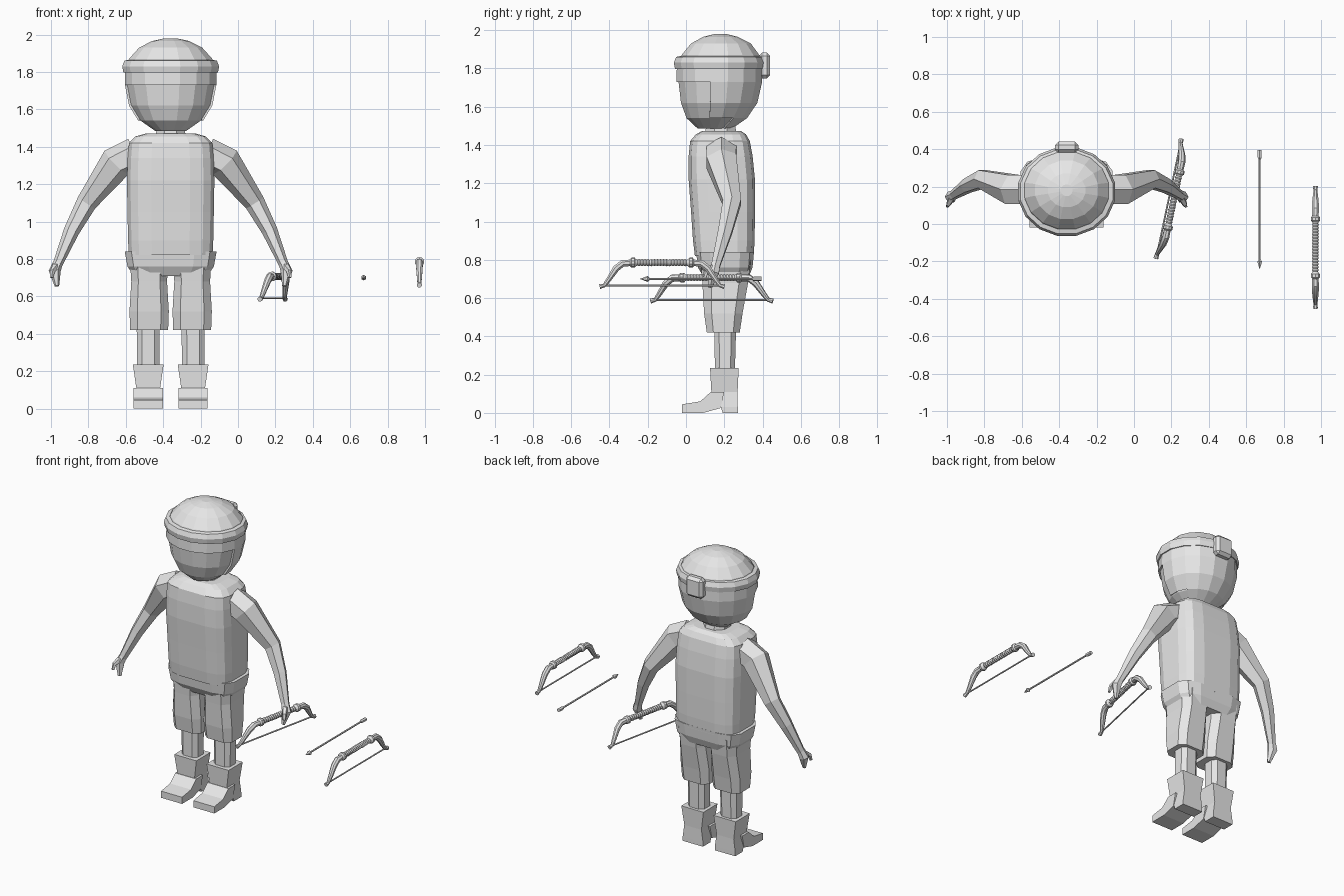
import bpy, bmesh, math
from mathutils import Vector, Matrix

if "Cube" in bpy.data.objects:
    bpy.data.objects.remove(bpy.data.objects["Cube"], do_unlink=True)

grey = bpy.data.materials.new("plain_grey")
grey.use_nodes = True
grey.diffuse_color = (.8, .8, .8, 1)
grey.node_tree.nodes["Principled BSDF"].inputs["Base Color"].default_value = (.8, .8, .8, 1)

CENTRE = -.36  # middle of the figure on x


def finish(bm, name, smooth=False):
    """Turn a bmesh into a named object with outward normals."""
    bmesh.ops.recalc_face_normals(bm, faces=bm.faces)
    mesh = bpy.data.meshes.new(name)
    bm.to_mesh(mesh)
    bm.free()
    mesh.materials.append(grey)
    obj = bpy.data.objects.new(name, mesh)
    bpy.context.collection.objects.link(obj)
    if smooth:
        bpy.ops.object.select_all(action='DESELECT')
        obj.select_set(True)
        bpy.context.view_layer.objects.active = obj
        bpy.ops.object.shade_smooth_by_angle(angle=math.radians(35))
    return obj


def skin(bm, rings, caps=True, loop=False):
    """Bridge equal rings of points with quads."""
    rows = [[bm.verts.new(p) for p in ring] for ring in rings]
    pairs = list(zip(rows, rows[1:]))
    if loop:
        pairs.append((rows[-1], rows[0]))
    for low, high in pairs:
        n = len(low)
        for i in range(n):
            j = (i + 1) % n
            bm.faces.new((low[i], low[j], high[j], high[i]))
    if caps and not loop:
        bm.faces.new(rows[0])
        bm.faces.new(rows[-1])


def oval(z, half, front, back, x=CENTRE, sides=16, power=2, grow=0):
    """Horizontal superellipse from front to back."""
    ring = []
    for i in range(sides):
        a = math.tau * (i + .5) / sides
        c, s = math.cos(a), math.sin(a)
        px = math.copysign(abs(c) ** (2 / power), c) * (half + grow)
        py = math.copysign(abs(s) ** (2 / power), s) * ((back - front) / 2 + grow)
        ring.append((x + px, (front + back) / 2 + py, z))
    return ring


def loft(name, sections, **shape):
    bm = bmesh.new()
    skin(bm, [oval(*s, **shape) for s in sections])
    return finish(bm, name)


def add_tube(bm, points, radii, ref, sides=6):
    """Tapered tube through points."""
    pts = [Vector(p) for p in points]
    rings = []
    for i, p in enumerate(pts):
        t = (pts[min(i + 1, len(pts) - 1)] - pts[max(i - 1, 0)]).normalized()
        u = (Vector(ref) - t * t.dot(Vector(ref))).normalized()
        v = t.cross(u)
        turns = [math.tau * (k + .5) / sides for k in range(sides)]
        rings.append([p + (u * math.cos(a) + v * math.sin(a)) * radii[i] for a in turns])
    skin(bm, rings)


def tube(name, points, radii, ref=(0, 1, 0), sides=6, smooth=False):
    bm = bmesh.new()
    add_tube(bm, points, radii, ref, sides)
    return finish(bm, name, smooth)


# Head, with a thin hair shell that leaves the face open
skull = [(1.485, .085, .06, .23), (1.54, .165, 0, .31), (1.62, .215, -.03, .365),
         (1.73, .237, -.043, .39), (1.81, .237, -.04, .39), (1.87, .215, -.015, .375),
         (1.93, .16, .035, .33), (1.965, .09, .1, .26)]
loft("head", skull)
bm = bmesh.new()
skin(bm, [oval(*s, grow=.012) for s in skull + [(1.98, .02, .16, .2)]])
face_area = []
for f in bm.faces:
    c = f.calc_center_median()
    if c.z < 1.72 and c.y < .1 + max(0, 1.68 - c.z) * .6:
        face_area.append(f)
bmesh.ops.delete(bm, geom=face_area, context='FACES')
hair = finish(bm, "hair")
shell = hair.modifiers.new("thickness", 'SOLIDIFY')
shell.thickness = .012
shell.offset = -1

# Headband and its knot at the back
bm = bmesh.new()
skin(bm, [oval(z, .238, -.042, .388, grow=g)
          for z, g in ((1.8, 0), (1.797, .02), (1.83, .026), (1.86, .014), (1.865, -.01))],
     loop=True)
finish(bm, "headband")
bm = bmesh.new()
bmesh.ops.create_cube(bm, size=1, matrix=Matrix.Translation((CENTRE, .41, 1.815))
                      @ Matrix.Diagonal((.125, .06, .135, 1)))
bmesh.ops.bevel(bm, geom=bm.edges[:], offset=.018, segments=1, affect='EDGES')
finish(bm, "headband_knot")

# Neck, vest and hips
loft("neck", [(1.43, .09, .09, .28), (1.51, .08, .1, .26)], sides=8)
loft("vest", [(.82, .226, .045, .355), (.9, .23, .035, .36), (1.05, .233, .025, .362),
              (1.22, .236, .012, .362), (1.34, .232, .012, .35), (1.42, .225, .02, .335),
              (1.455, .19, .05, .315), (1.472, .13, .08, .29)], power=4)
loft("hips", [(.71, .2, .09, .33), (.76, .235, .06, .35), (.84, .25, .05, .358)],
     power=4, sides=12)

# Limbs, made once for each side
for label, side in (("right", -1), ("left", 1)):
    def at(x, y, z):
        return (CENTRE + side * x, y, z)

    leg_x = CENTRE + side * .12
    loft(label + "_shorts_leg", [(.42, .106, .105, .285), (.52, .11, .09, .3),
                                 (.68, .1, .08, .33), (.8, .108, .07, .345)],
         x=CENTRE + side * .115, sides=8, power=3.5)
    loft(label + "_shin", [(.1, .062, .15, .255), (.45, .065, .145, .265)],
         x=leg_x, sides=8, power=3)
    loft(label + "_boot_shaft", [(0, .078, .19, .272), (.03, .078, .18, .272),
                                 (.11, .066, .13, .272), (.235, .085, .123, .278)],
         x=leg_x, sides=4, power=20)

    # Foot as a side profile with width
    profile = [(-.02, 0), (-.02, .045), (.075, .06), (.13, .11), (.2, .11), (.18, .025), (.09, 0)]
    bm = bmesh.new()
    skin(bm, [[(leg_x + w, y, z) for y, z in profile] for w in (-.078, .078)])
    finish(bm, label + "_boot_foot")

    tube(label + "_arm", [at(.19, .185, 1.36), at(.29, .185, 1.315), at(.45, .24, 1.1),
                          at(.53, .205, .95), at(.605, .155, .77)],
         [.09, .09, .055, .042, .026])
    bm = bmesh.new()
    add_tube(bm, [at(.6, .158, .785), at(.62, .145, .735), at(.608, .125, .655)],
             [.025, .032, .012], (0, 1, 0))
    add_tube(bm, [at(.615, .14, .76), at(.632, .105, .735), at(.637, .095, .7)],
             [.02, .014, .009], (0, 1, 0), 5)
    finish(bm, label + "_hand")


def bow(name, matrix):
    """Bow along y with its string at the origin and grip above."""
    across = (1, 0, 0)
    parts = []
    ridges = 36
    steps = [(i / ridges - .5) * .29 for i in range(ridges + 1)]
    parts.append(tube(name + "_grip", [(0, y, .125) for y in steps],
                      [.019 if i % 2 else .015 for i in range(ridges + 1)], across, 10))
    limb = [(.14, .125), (.205, .122), (.24, .095), (.28, .035), (.302, .006), (.326, 0)]
    for label, side in (("front", -1), ("back", 1)):
        parts.append(tube(name + "_" + label + "_limb", [(0, side * y, z) for y, z in limb],
                          [.017, .02, .019, .014, .011, .014], across, 8, True))
        parts.append(tube(name + "_" + label + "_collar",
                          [(0, side * y, .125) for y in (.135, .143, .16, .168)],
                          [.017, .026, .026, .017], across, 10, True))
    parts.append(tube(name + "_string", [(0, -.31, .005), (0, .31, .005)], [.005, .005], across))
    for part in parts:
        part.matrix_world = matrix


# Bow standing apart, and the bow held in the left hand
bow("spare_bow", Matrix.Translation((.97, -.125, .66)))
bow("held_bow", Matrix.Translation((.185, .135, .585))
    @ Matrix.Rotation(math.radians(-12), 4, 'Z') @ Matrix.Rotation(math.radians(13), 4, 'Y'))

# Arrow: shaft, pointed head and tail
for name, stations in (("arrow_shaft", ((-.2, .006), (.39, .006))),
                       ("arrow_head", ((-.24, .001), (-.2, .015), (-.19, .006))),
                       ("arrow_tail", ((.345, .006), (.355, .012), (.395, .012)))):
    tube(name, [(.672, y, .7) for y, r in stations], [r for y, r in stations], (1, 0, 0), 6)
